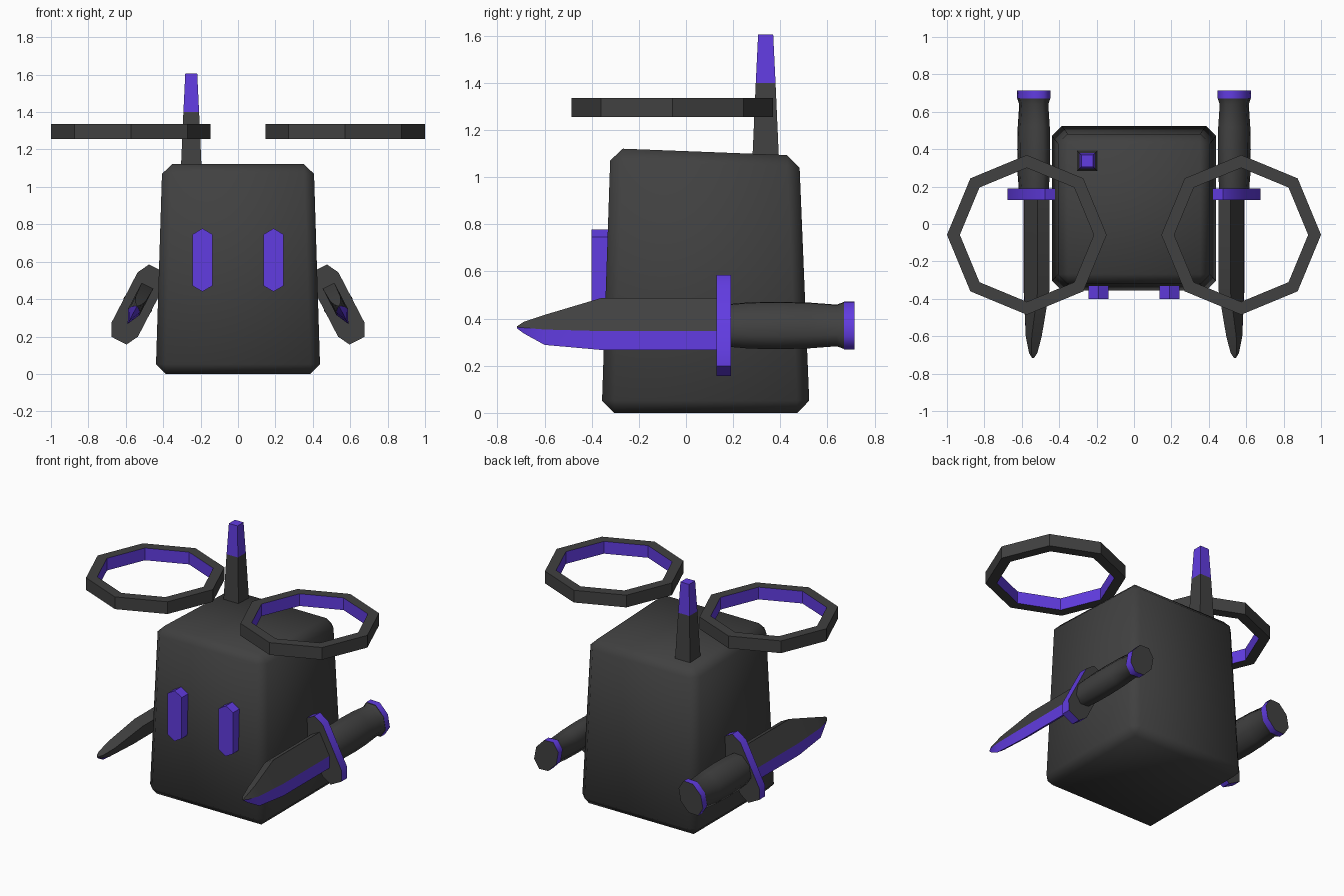
import bpy, bmesh, math
from mathutils import Vector

if "Cube" in bpy.data.objects:
    bpy.data.objects.remove(bpy.data.objects["Cube"])


def material(name, rgb):
    m = bpy.data.materials.new(name)
    m.diffuse_color = (*rgb, 1)
    m.use_nodes = True
    m.node_tree.nodes["Principled BSDF"].inputs["Base Color"].default_value = m.diffuse_color
    return m


DARK = material("charcoal", (0.052, 0.052, 0.052))
PURPLE = material("violet", (0.12, 0.045, 0.75))


def finish(name, bm, angle=None, purple=None):
    """Make an object; purple(face) picks the violet faces."""
    bmesh.ops.recalc_face_normals(bm, faces=bm.faces)
    for f in bm.faces:
        f.material_index = int(bool(purple and purple(f)))
    me = bpy.data.meshes.new(name)
    bm.to_mesh(me)
    bm.free()
    me.materials.append(DARK)
    me.materials.append(PURPLE)
    ob = bpy.data.objects.new(name, me)
    bpy.context.collection.objects.link(ob)
    if angle:
        bpy.ops.object.select_all(action='DESELECT')
        ob.select_set(True)
        bpy.context.view_layer.objects.active = ob
        bpy.ops.object.shade_smooth_by_angle(angle=math.radians(angle))
    return ob


def loft(rings, closed=False):
    """Bridge rings of points; cap the ends, or join last to first."""
    bm = bmesh.new()
    vs = [[bm.verts.new(p) for p in r] for r in rings]
    n = len(vs[0])
    for a, b in zip(vs, vs[1:] + (vs[:1] if closed else [])):
        for i in range(n):
            j = (i + 1) % n
            bm.faces.new((a[i], a[j], b[j], b[i]))
    if not closed:
        bm.faces.new(vs[0])
        bm.faces.new(vs[-1])
    return bm


def rect(cx, hx, y0, y1, z0, z1):
    """Rectangle whose height runs from z0 at y0 to z1 at y1."""
    return [(cx - hx, y0, z0), (cx + hx, y0, z0), (cx + hx, y1, z1), (cx - hx, y1, z1)]


# Body: tapered box with chamfered edges and a slightly sloping top
bm = loft([rect(0, 0.44, -0.358, 0.525, 0, 0), rect(0, 0.405, -0.32, 0.48, 1.123, 1.092)])
bmesh.ops.bevel(bm, geom=bm.edges[:], offset=0.052, segments=1, affect='EDGES')
finish("body", bm, 62)

# Antenna: tapered square post with a violet upper part
rings = [rect(-0.25, h, 0.338 - h, 0.338 + h, z, z)
         for h, z in ((0.057, 1.06), (0.042, 1.4), (0.032, 1.605))]
finish("antenna", loft(rings), None,
       lambda f: f.calc_center_median().z > 1.41)

# Knife cross-section axes: tilted about the front-back axis
TILT = math.radians(27.4)
S, C = math.sin(TILT), math.cos(TILT)


def place(side, y, u, w):
    """u runs up the blade, w runs outwards from the body."""
    return (side * (0.536 - S * u + C * w), y, 0.371 + C * u + S * w)


def ring(side, y, pts):
    return [place(side, y, u, w) for u, w in pts]


def oval(k):
    return [(0.113 * k * math.cos(math.tau * i / 8), 0.082 * k * math.sin(math.tau * i / 8))
            for i in range(8)]


def across_y(f):
    return abs(f.normal.y) < 0.5


for side, label in ((-1, "left"), (1, "right")):
    # Eye: upright bar with pointed ends
    x = side * 0.19
    prof = [(0, 0.44), (0.053, 0.471), (0.053, 0.746), (0, 0.778),
            (-0.053, 0.746), (-0.053, 0.471)]
    finish(label + "_eye", loft([[(x + a, y, z) for a, z in prof] for y in (-0.4, -0.3)]),
           None, lambda f: True)

    # Halo: octagonal ring with violet inner wall
    cx, cy = side * 0.573, -0.058
    rings = []
    for i in range(8):
        a = math.tau * i / 8
        rings.append([(cx + r * math.cos(a), cy + r * math.sin(a), z) for r, z in
                      ((0.427, 1.255), (0.427, 1.337), (0.358, 1.337), (0.358, 1.255))])

    def inner(f):
        d = f.calc_center_median() - Vector((cx, cy, 1.296))
        return abs(f.normal.z) < 0.5 and d.length < 0.36
    finish(label + "_halo_ring", loft(rings, True), None, inner)

    # Blade: flat spine above, violet cutting edge below
    sections = [(0.14, 0.113, -0.045, -0.117, 0.035),
                (-0.36, 0.113, -0.045, -0.117, 0.035),
                (-0.6, 0.035, -0.035, -0.093, 0.03),
                (-0.69, 0.007, -0.02, -0.037, 0.018),
                (-0.717, -0.006, -0.01, -0.014, 0.004)]
    rings = [ring(side, y, [(t, -w), (t, w), (m, w), (b, 0), (m, -w)])
             for y, t, m, b, w in sections]
    bm = loft(rings)
    edge_pts = {tuple(round(c, 4) for c in r[3]) for r in rings}

    def cutting(f):
        return len(f.verts) == 4 and any(
            tuple(round(c, 4) for c in v.co) in edge_pts for v in f.verts)
    finish(label + "_blade", bm, 25, cutting)

    # Guard: chamfered plate with violet rim
    prof = [(a * 0.218, b * 0.045) if end else (a * 0.152, b * 0.08)
            for a, b, end in ((1, -1, 1), (1, 1, 1), (1, 1, 0), (-1, 1, 0),
                              (-1, 1, 1), (-1, -1, 1), (-1, -1, 0), (1, -1, 0))]
    finish(label + "_guard", loft([ring(side, y, prof) for y in (0.129, 0.19)]), 60, across_y)

    # Grip: bulging octagonal handle with flared end
    finish(label + "_grip", loft([ring(side, y, oval(k)) for y, k in
           ((0.18, 0.9), (0.27, 0.98), (0.4, 1.0), (0.52, 0.97), (0.64, 0.88), (0.672, 1.0))]),
           60)

    # Pommel: violet band with a dark end
    finish(label + "_pommel", loft([ring(side, y, oval(1.02)) for y in (0.67, 0.715)]),
           60, across_y)
